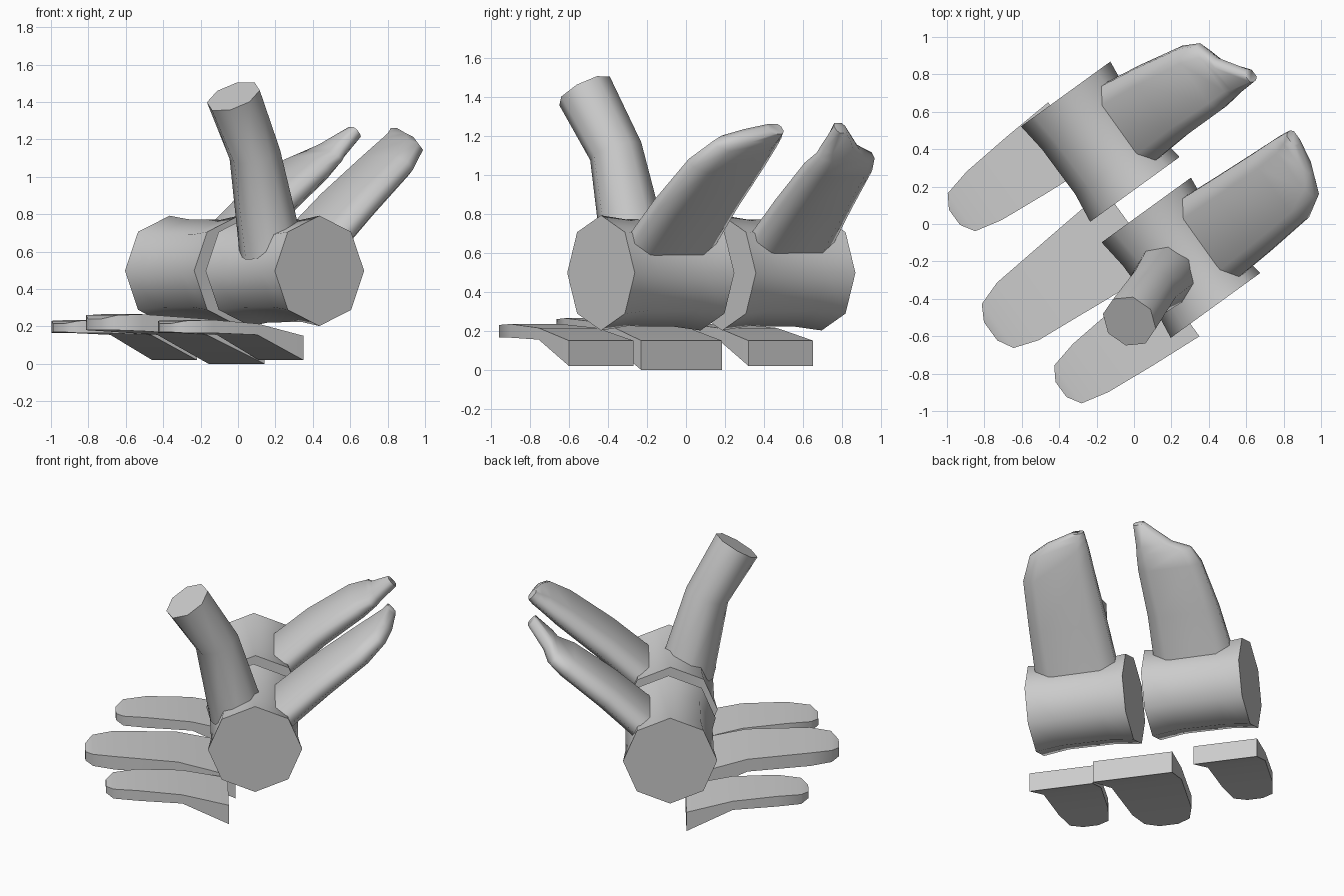
import bpy, bmesh, math
from mathutils import Vector

cube = bpy.data.objects.get("Cube")
if cube:
    bpy.data.objects.remove(cube, do_unlink=True)

# Single grey material
grey = bpy.data.materials.new("plain_grey")
grey.use_nodes = True
colour = (0.6, 0.6, 0.6, 1)
grey.diffuse_color = colour
grey.node_tree.nodes["Principled BSDF"].inputs["Base Color"].default_value = colour

# Turned layout frame: u runs along the slats, v along the barrels
U = Vector((0.81, 0.587, 0))
V = Vector((0.587, -0.81, 0))


def place(u, v, z):
    return U * u + V * v + Vector((0, 0, z))


def loft(name, rings, angle=60):
    """Skin a list of equal-length rings and cap both ends."""
    bm = bmesh.new()
    loops = [[bm.verts.new(p) for p in ring] for ring in rings]
    n = len(loops[0])
    for a, b in zip(loops, loops[1:]):
        for i in range(n):
            j = (i + 1) % n
            bm.faces.new((a[i], a[j], b[j], b[i]))
    bm.faces.new(loops[0])
    bm.faces.new(loops[-1])
    bmesh.ops.recalc_face_normals(bm, faces=bm.faces)
    mesh = bpy.data.meshes.new(name)
    bm.to_mesh(mesh)
    bm.free()
    mesh.materials.append(grey)
    obj = bpy.data.objects.new(name, mesh)
    bpy.context.collection.objects.link(obj)
    bpy.ops.object.select_all(action='DESELECT')
    obj.select_set(True)
    bpy.context.view_layer.objects.active = obj
    bpy.ops.object.shade_smooth_by_angle(angle=math.radians(angle))
    return obj


def circle(r, sides=8):
    return [(r * math.cos(math.tau * i / sides), r * math.sin(math.tau * i / sides))
            for i in range(sides)]


# Octagonal barrels with a slight waist
def barrel(name, u, v):
    profile = [(-0.315, 0.295), (-0.15, 0.276), (0.15, 0.273), (0.315, 0.295)]
    loft(name, [[place(u + a, v + d, 0.497 + b) for a, b in circle(r)]
                for d, r in profile])


barrel("front_barrel", 0.097, 0.293)
barrel("back_barrel", 0.112, -0.462)


# Slats: (distance from end, half width, underside, top)
def slat(name, u, v, stations):
    loft(name, [[place(u - d, v - w, lo), place(u - d, v + w, lo),
                 place(u - d, v + w, hi), place(u - d, v - w, hi)]
                for d, w, lo, hi in stations])


short = [(0, 0.204, 0.02, 0.15), (0.29, 0.185, 0.155, 0.215), (0.57, 0.16, 0.165, 0.235),
         (0.72, 0.125, 0.165, 0.23), (0.766, 0.05, 0.17, 0.215)]
wide = [(0, 0.255, 0, 0.15), (0.36, 0.225, 0.155, 0.24), (0.757, 0.19, 0.175, 0.265),
        (0.89, 0.145, 0.18, 0.26), (0.937, 0.06, 0.18, 0.24)]
slat("front_slat", -0.069, 0.487, short)
slat("middle_slat", -0.02, 0.014, wide)
slat("back_slat", 0.01, -0.592, short)


# Fins: (u, z, low v, high v, thickness), flattened octagon section leaning outward
def fin(name, stations):
    section = [(-1, -0.4), (-1, 0.4), (-0.65, 1), (0.65, 1),
               (1, 0.4), (1, -0.4), (0.65, -1), (-0.65, -1)]
    lean = Vector((-0.67, 0.74))
    rings = []
    for u, z, lo, hi, t in stations:
        mid, half = (lo + hi) / 2, (hi - lo) / 2
        rings.append([place(u + lean.x * b * t / 2, mid + a * half, z + lean.y * b * t / 2)
                      for a, b in section])
    loft(name, rings, 70)


fin("front_fin", [(0.2, 0.58, 0.035, 0.565, 0.17), (0.5, 0.85, 0.055, 0.545, 0.16),
                  (0.76, 1.06, 0.07, 0.52, 0.14), (0.88, 1.16, 0.075, 0.45, 0.11),
                  (0.93, 1.2, 0.08, 0.33, 0.09), (0.96, 1.235, 0.085, 0.17, 0.07)])
fin("back_fin", [(0.2, 0.58, -0.715, -0.2, 0.17), (0.5, 0.85, -0.67, -0.22, 0.16),
                 (0.75, 1.04, -0.62, -0.22, 0.14), (0.84, 1.1, -0.575, -0.23, 0.1),
                 (0.87, 1.14, -0.46, -0.235, 0.09), (0.97, 1.24, -0.31, -0.24, 0.07)])

# Bent round post
path = [Vector(p) for p in ((0.18, -0.26, 0.6), (0.09, -0.36, 1.12), (-0.025, -0.52, 1.43))]
radii = [0.175, 0.14, 0.15]
rings = []
for i, (p, r) in enumerate(zip(path, radii)):
    axis = (path[min(i + 1, 2)] - path[max(i - 1, 0)]).normalized()
    side = (U - axis * U.dot(axis)).normalized()
    other = axis.cross(side)
    rings.append([p + side * a + other * b for a, b in circle(r)])
loft("bent_post", rings)
